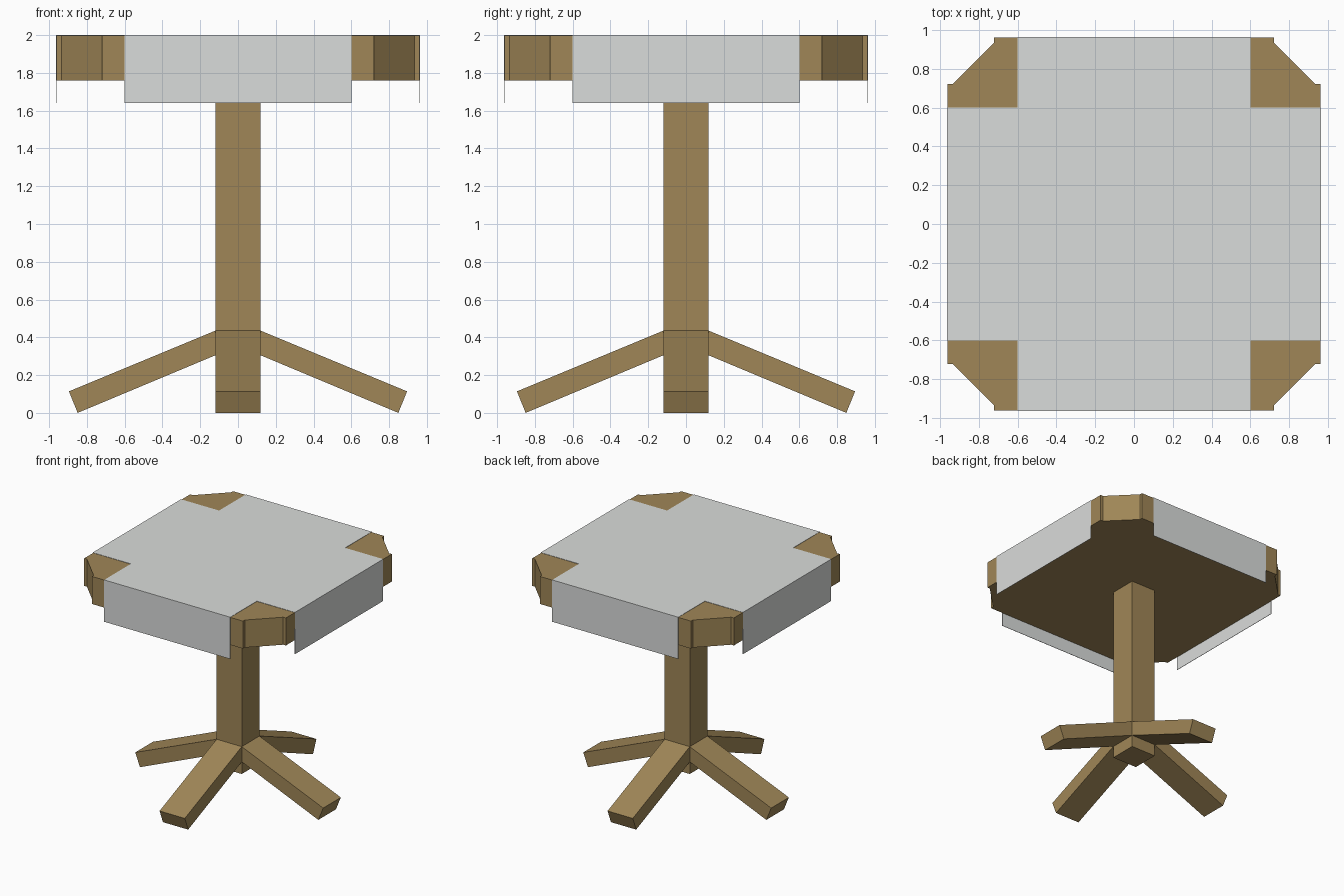
import bpy, bmesh, math
from mathutils import Matrix, Vector

old = bpy.data.objects.get("Cube")
if old:
    bpy.data.objects.remove(old, do_unlink=True)


def material(name, color):
    m = bpy.data.materials.new(name)
    m.diffuse_color = color
    m.use_nodes = True
    m.node_tree.nodes["Principled BSDF"].inputs["Base Color"].default_value = color
    return m


wood = material("oak wood", (0.35, 0.24, 0.095, 1))
linen = material("pale linen", (0.7, 0.715, 0.705, 1))


def add_object(name, bm, mat):
    bmesh.ops.recalc_face_normals(bm, faces=bm.faces)
    mesh = bpy.data.meshes.new(name)
    bm.to_mesh(mesh)
    bm.free()
    mesh.materials.append(mat)
    obj = bpy.data.objects.new(name, mesh)
    bpy.context.collection.objects.link(obj)
    return obj


def prism(name, points, depth, mat):
    """Extrude a flat outline along a vector."""
    bm = bmesh.new()
    face = bm.faces.new([bm.verts.new(p) for p in points])
    new = bmesh.ops.extrude_face_region(bm, geom=[face])["geom"]
    moved = [v for v in new if isinstance(v, bmesh.types.BMVert)]
    bmesh.ops.translate(bm, verts=moved, vec=depth)
    return add_object(name, bm, mat)


QUARTERS = [Matrix.Rotation(math.radians(90 * i), 4, 'Z') for i in range(4)]
HALF, STRIP, POST, GAP = 0.96, 0.6, 0.12, 0.003

# Tabletop with notched, chamfered corners
corner = [(HALF, 0.72), (0.935, 0.72), (0.72, 0.935), (0.72, HALF)]
outline = [q @ Vector((x, y, 1.76)) for q in QUARTERS for x, y in corner]
prism("tabletop", outline, (0, 0, 0.24 - GAP), wood)

# Central post
square = [q @ Vector((POST, POST, 0.2)) for q in QUARTERS]
prism("post", square, (0, 0, 1.58), wood)

# Four sloping feet
foot_side = [(0, 0.485), (0.895, 0.114), (0.849, 0), (0, 0.355)]
for name, q in zip(("left", "back", "right", "front"), QUARTERS):
    foot = prism(name + "_foot", [(x, -POST, z) for x, z in foot_side],
                 (0, 2 * POST, 0), wood)
    foot.matrix_world = q

# Cross-shaped cloth: centre panel, four arms and four hanging flaps
bm = bmesh.new()
edge = HALF + GAP
bm.faces.new([bm.verts.new(q @ Vector((STRIP, STRIP, 2))) for q in QUARTERS])
for q in QUARTERS:
    path = [(STRIP, 2), (edge, 2), (edge, 1.64)]
    rows = [[bm.verts.new(q @ Vector((x, y, z))) for y in (-STRIP, STRIP)]
            for x, z in path]
    for a, b in zip(rows, rows[1:]):
        bm.faces.new((a[0], b[0], b[1], a[1]))
bmesh.ops.remove_doubles(bm, verts=bm.verts, dist=0.0001)
cloth = add_object("tablecloth", bm, linen)
thick = cloth.modifiers.new("thickness", 'SOLIDIFY')
thick.thickness = GAP
thick.offset = -1
